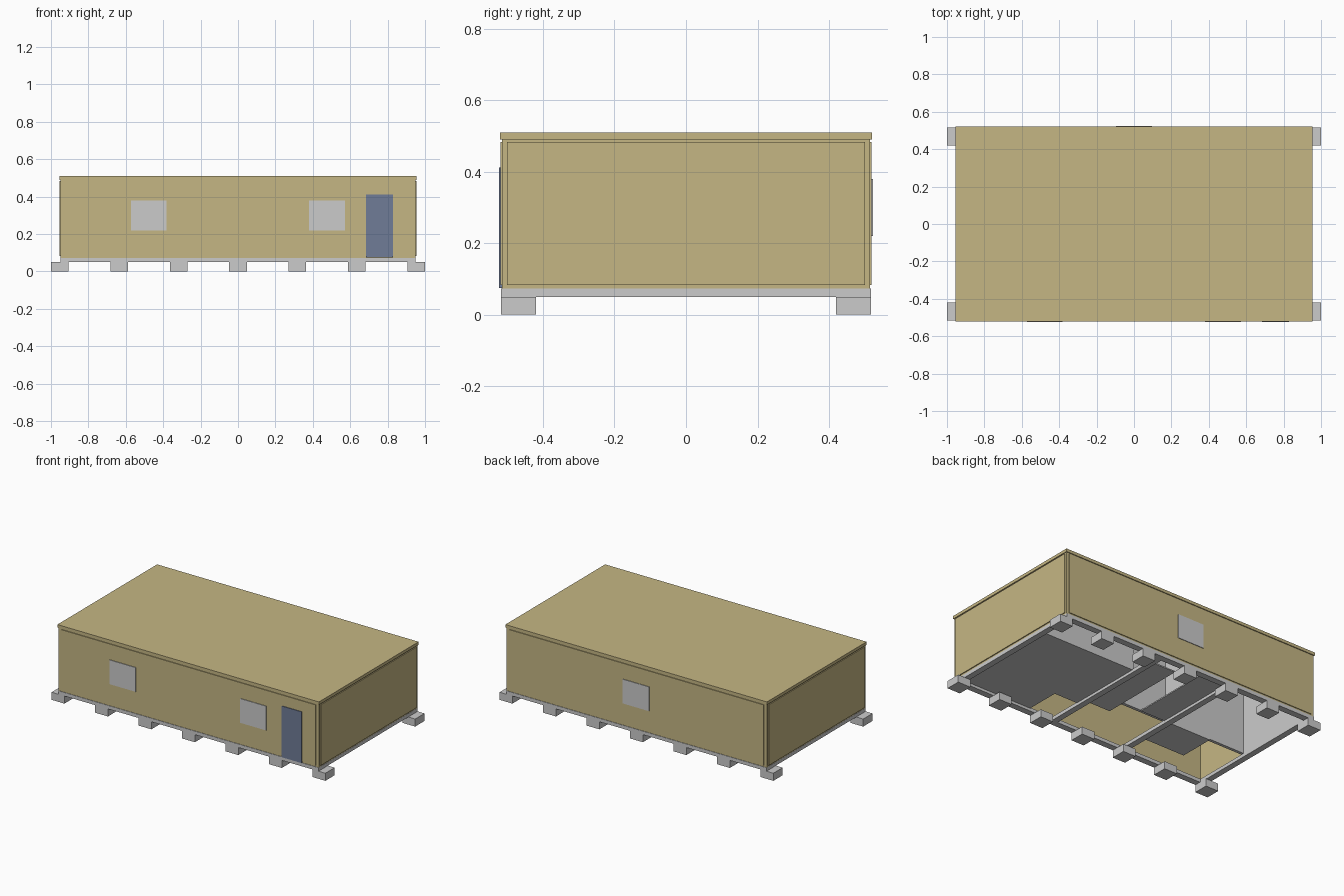
import bpy

if "Cube" in bpy.data.objects:
    bpy.data.objects.remove(bpy.data.objects["Cube"])


def material(name, rgb):
    m = bpy.data.materials.new(name)
    m.diffuse_color = (*rgb, 1)
    m.use_nodes = True
    m.node_tree.nodes["Principled BSDF"].inputs["Base Color"].default_value = m.diffuse_color
    return m


tan = material("tan_panel", (0.56, 0.47, 0.23))
blue = material("blue_door", (0.16, 0.20, 0.31))


def box(name, x, y, z, mat=None):
    """Box from (min, max) ranges on each axis."""
    bpy.ops.mesh.primitive_cube_add(
        size=1, location=[(r[0] + r[1]) / 2 for r in (x, y, z)])
    o = bpy.context.object
    o.name = name
    o.scale = [r[1] - r[0] for r in (x, y, z)]
    bpy.ops.object.transform_apply(location=False, rotation=False, scale=True)
    if mat:
        o.data.materials.append(mat)
    return o


def span(s, a, b):
    return tuple(sorted((s * a, s * b)))


for s, side in ((-1, "front"), (1, "back")):
    # footing blocks
    for i in range(7):
        c = -0.953 + i * 0.953 / 3
        box(f"footing_{side}_{i + 1}", (c - 0.047, c + 0.047), span(s, 0.42, 0.517), (0, 0.05))
    # long floor beams, walls and raised cladding
    box(f"floor_beam_{side}", (-0.95, 0.95), span(s, 0.475, 0.517), (0.05, 0.073))
    box(f"wall_{side}", (-0.95, 0.95), span(s, 0.497, 0.514), (0.073, 0.49), tan)
    box(f"cladding_{side}", (-0.93, 0.93), span(s, 0.512, 0.519), (0.083, 0.483), tan)

for s, side in ((-1, "left"), (1, "right")):
    # short floor beams, end walls and raised cladding
    box(f"floor_beam_{side}", span(s, 0.91, 0.95), (-0.475, 0.475), (0.05, 0.073))
    box(f"wall_{side}", span(s, 0.93, 0.949), (-0.497, 0.497), (0.073, 0.49), tan)
    box(f"cladding_{side}", span(s, 0.947, 0.955), (-0.5, 0.5), (0.083, 0.483), tan)

# flat roof
box("roof", (-0.955, 0.955), (-0.52, 0.52), (0.49, 0.51), tan)

# windows and door
for name, c, s in (("window_front_left", -0.477, -1), ("window_front_right", 0.475, -1),
                   ("window_back", 0.0, 1)):
    box(name, (c - 0.096, c + 0.096), span(s, 0.51, 0.523), (0.22, 0.38))
box("door", (0.685, 0.83), (-0.523, -0.51), (0.074, 0.412), blue)

# cross beams under the partitions
for i, c in enumerate((0.21, -0.32)):
    box(f"cross_beam_{i + 1}", (c - 0.02, c + 0.02), (-0.475, 0.475), (0.05, 0.073))

# interior partitions
box("partition_hall", (0.22, 0.93), (0.24, 0.26), (0.073, 0.49))
box("partition_rear_rooms", (-0.93, 0.2), (-0.10, -0.08), (0.073, 0.49))
box("lining_left", (-0.93, -0.91), (-0.08, 0.49), (0.073, 0.49))
box("partition_cross", (-0.33, -0.31), (-0.08, 0.49), (0.073, 0.49))

# partial floor panels seen from underneath
for i, (x, y) in enumerate((((0.40, 0.91), (-0.475, 0.26)),
                            ((0.20, 0.40), (-0.25, 0.26)),
                            ((0.02, 0.20), (-0.2, 0.40)),
                            ((-0.30, -0.12), (-0.08, 0.475)),
                            ((-0.65, -0.36), (-0.32, -0.08)))):
    box(f"floor_panel_{i + 1}", x, y, (0.068, 0.076))
